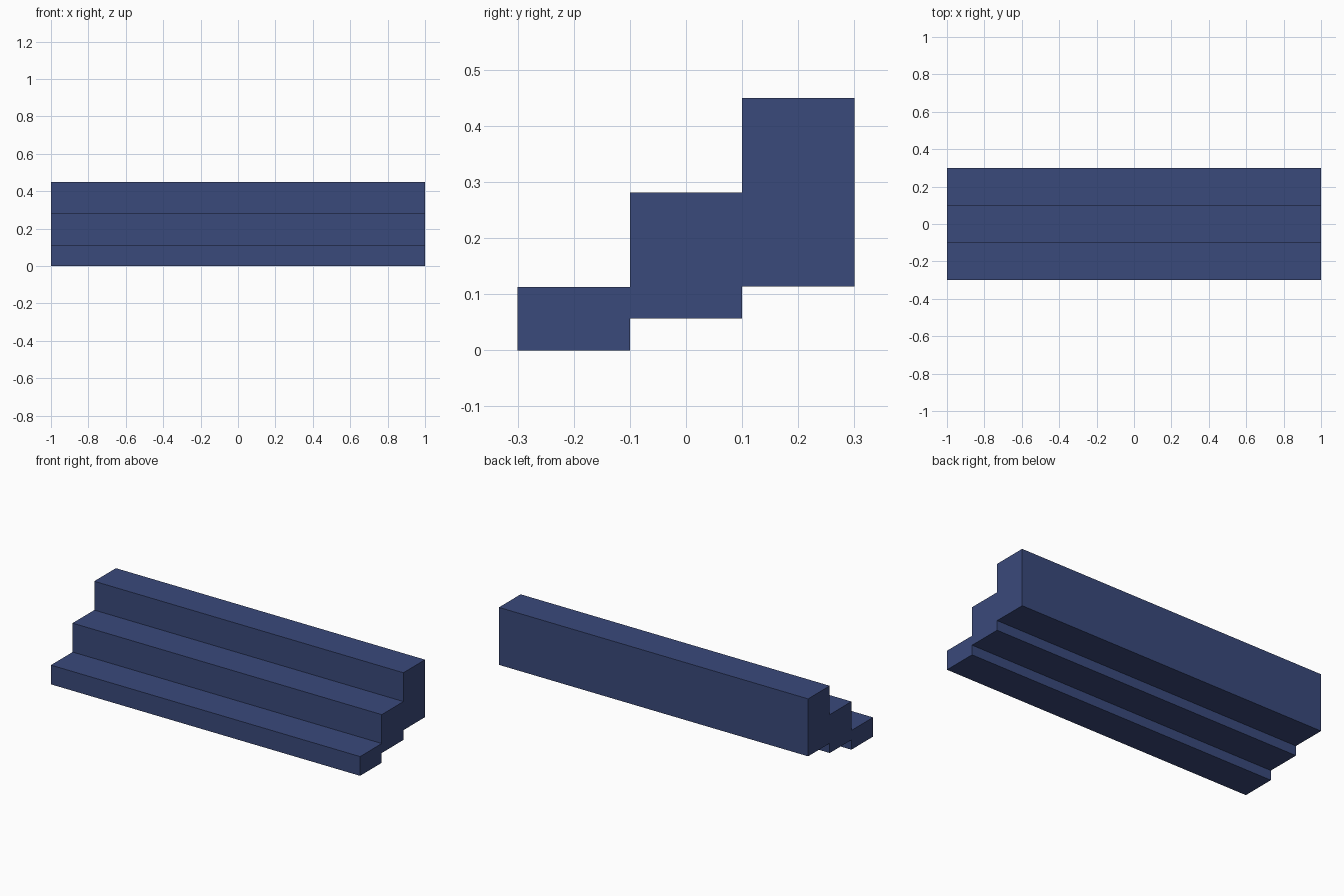
import bpy
import bmesh

cube = bpy.data.objects.get("Cube")
if cube:
    bpy.data.objects.remove(cube, do_unlink=True)

# Navy blue paint
navy = bpy.data.materials.new("navy_blue")
navy.use_nodes = True
colour = (0.042, 0.067, 0.198, 1.0)
navy.diffuse_color = colour
navy.node_tree.nodes["Principled BSDF"].inputs["Base Color"].default_value = colour

LENGTH = 2.0
DEPTH = 0.2
FRONT = -0.3
# Underside and tread height of each step, front to back
STEPS = [(0.0, 0.1125), (0.057, 0.2815), (0.114, 0.45)]

# Stepped side profile: along the treads, then back along the undersides
treads, undersides = [], []
for i, (low, high) in enumerate(STEPS):
    y = FRONT + i * DEPTH
    treads += [(y, high), (y + DEPTH, high)]
    undersides += [(y, low), (y + DEPTH, low)]
profile = treads + undersides[::-1]

# Extrude the profile along the full width of the staircase
bm = bmesh.new()
side = bm.faces.new([bm.verts.new((-LENGTH / 2, y, z)) for y, z in profile])
extruded = bmesh.ops.extrude_face_region(bm, geom=[side], use_keep_orig=True)
moved = [g for g in extruded["geom"] if isinstance(g, bmesh.types.BMVert)]
bmesh.ops.translate(bm, verts=moved, vec=(LENGTH, 0, 0))
bmesh.ops.recalc_face_normals(bm, faces=bm.faces)

mesh = bpy.data.meshes.new("stair_steps")
bm.to_mesh(mesh)
bm.free()
mesh.materials.append(navy)
stairs = bpy.data.objects.new("stair_steps", mesh)
bpy.context.collection.objects.link(stairs)
